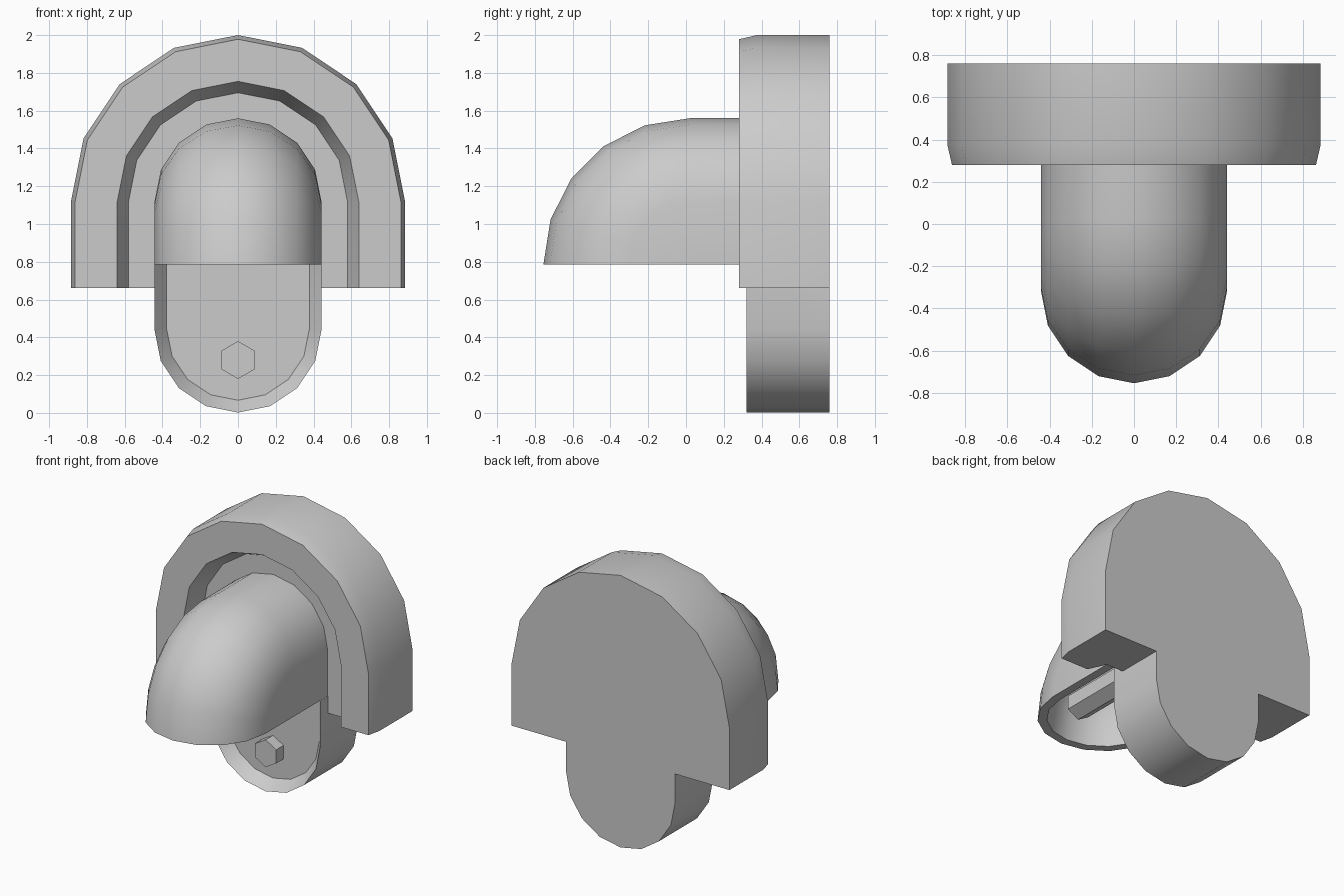
import bpy, bmesh
from math import sin, cos, pi, radians

if "Cube" in bpy.data.objects:
    bpy.data.objects.remove(bpy.data.objects["Cube"])


def half_round(r, centre, straight_end, up=1):
    """Half circle of 8 segments with straight legs down (or up) to straight_end."""
    pts = [(-r, straight_end)]
    for i in range(9):
        a = pi - pi * i / 8
        pts.append((r * cos(a), centre + up * r * sin(a)))
    return pts + [(r, straight_end)]


def loft(name, loops, closed):
    """Skin between matching loops and close everything into a solid."""
    bm = bmesh.new()
    rows = [[bm.verts.new(p) for p in loop] for loop in loops]
    n = len(rows[0])
    for a, b in zip(rows, rows[1:]):
        for i in range(n if closed else n - 1):
            j = (i + 1) % n
            bm.faces.new((a[i], a[j], b[j], b[i]))
    bm.faces.new(rows[0])
    bm.faces.new(rows[-1])
    if not closed:
        bm.faces.new([r[0] for r in rows] + [r[-1] for r in reversed(rows)])
    bmesh.ops.remove_doubles(bm, verts=bm.verts, dist=0.0005)
    bmesh.ops.recalc_face_normals(bm, faces=bm.faces)
    mesh = bpy.data.meshes.new(name)
    bm.to_mesh(mesh)
    bm.free()
    ob = bpy.data.objects.new(name, mesh)
    bpy.context.collection.objects.link(ob)
    bpy.ops.object.select_all(action='DESELECT')
    ob.select_set(True)
    bpy.context.view_layer.objects.active = ob
    bpy.ops.object.shade_smooth_by_angle(angle=radians(30))
    return ob


# Arched housing with a chamfered front and a tapered recess
housing = [(0.885, 0.76), (0.885, 0.375), (0.863, 0.28), (0.64, 0.28), (0.58, 0.41)]
loft("arched_housing",
     [[(x, y, z) for x, z in half_round(r, 1.115, 0.66)] for r, y in housing], False)

# Rounded lower tongue with a dished front
tongue = [(0.443, 0.76, 0.66), (0.443, 0.42, 0.785), (0.443, 0.32, 0.785), (0.378, 0.405, 0.785)]
loft("lower_tongue",
     [[(x, y, z) for x, z in half_round(r, 0.445, top, -1)] for r, y, top in tongue], False)

# Hollow hood: horseshoe section run forward, then swept down a quarter turn
AXIS_Y, AXIS_Z = 0.02, 0.785
section = half_round(0.442, 0.333, 0) + half_round(0.38, 0.333, 0)[::-1]
rings = [[(x, 0.42, AXIS_Z + d) for x, d in section]]
for k in range(6):
    a = radians(18 * k)
    rings.append([(x, AXIS_Y - d * sin(a), AXIS_Z + d * cos(a)) for x, d in section])
loft("hood", rings, True)

# Hexagonal pegs: a short one on the tongue, a long one under the hood
for name, z, front in (("tongue_peg", 0.28, 0.32), ("hood_peg", 0.99, -0.58)):
    back = 0.43
    bpy.ops.mesh.primitive_cylinder_add(vertices=6, radius=0.1, depth=back - front,
                                        location=(0, (front + back) / 2, z),
                                        rotation=(pi / 2, 0, 0))
    bpy.context.object.name = name
